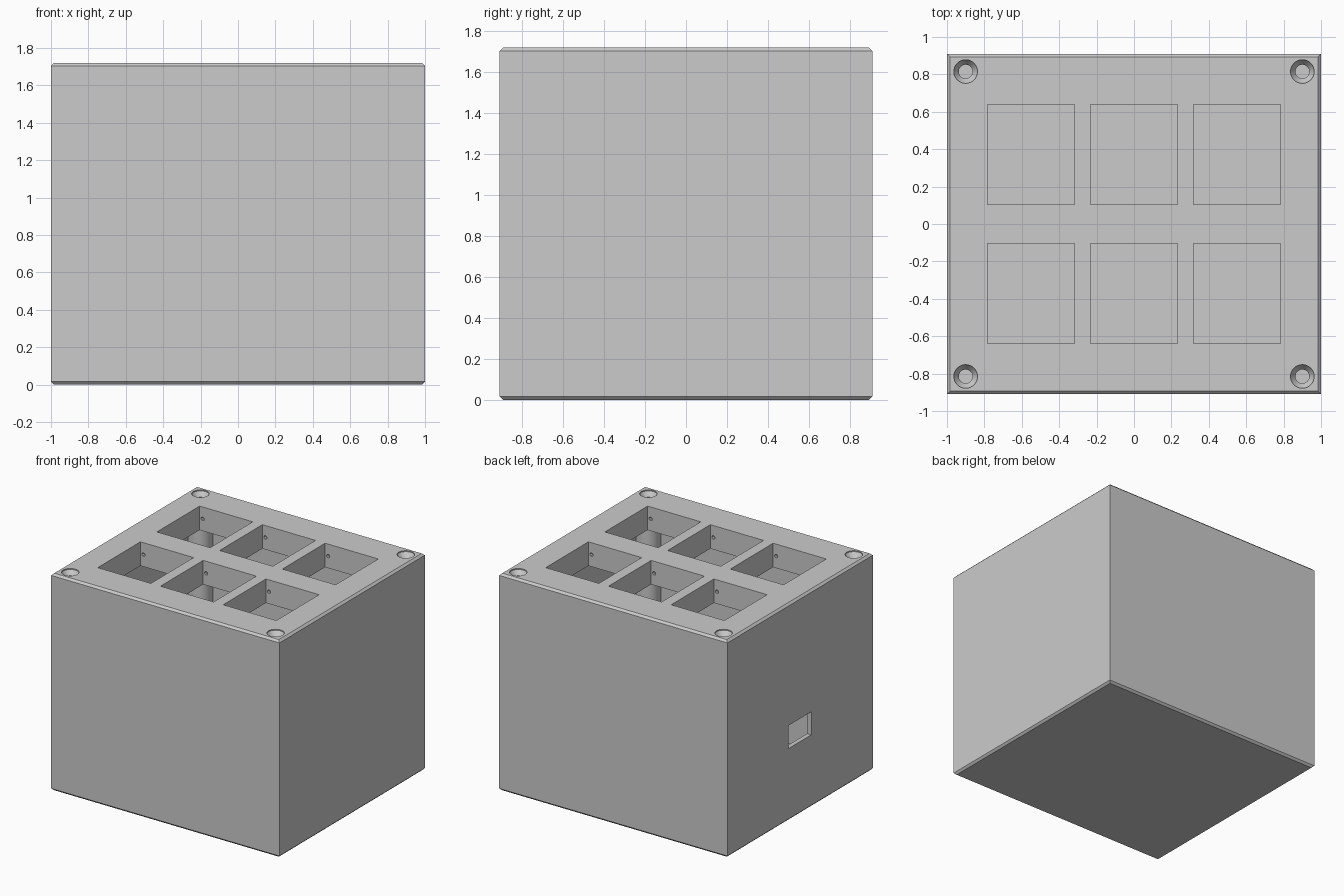
import bpy, bmesh, math
from mathutils import Matrix

if "Cube" in bpy.data.objects:
    bpy.data.objects.remove(bpy.data.objects["Cube"])

W, D, H = 1.0, 0.91, 1.72          # half width, half depth, height
WALL, LID, CH = 0.035, 0.19, 0.016  # wall, lid thickness, chamfer

grey = bpy.data.materials.new("grey plastic")
grey.diffuse_color = (0.6, 0.6, 0.6, 1)
grey.use_nodes = True
grey.node_tree.nodes["Principled BSDF"].inputs["Base Color"].default_value = grey.diffuse_color


def finish(name, bm):
    bmesh.ops.recalc_face_normals(bm, faces=bm.faces)
    me = bpy.data.meshes.new(name)
    bm.to_mesh(me)
    bm.free()
    ob = bpy.data.objects.new(name, me)
    bpy.context.collection.objects.link(ob)
    me.materials.append(grey)
    return ob


def box(name, x0, x1, y0, y1, z0, z1):
    bm = bmesh.new()
    m = Matrix.Translation(((x0 + x1) / 2, (y0 + y1) / 2, (z0 + z1) / 2))
    bmesh.ops.create_cube(bm, size=1, matrix=m @ Matrix.Diagonal((x1 - x0, y1 - y0, z1 - z0, 1)))
    return finish(name, bm)


def stack(name, rings):
    """Closed solid through a list of point rings."""
    bm = bmesh.new()
    vs = [[bm.verts.new(p) for p in r] for r in rings]
    n = len(vs[0])
    for a, b in zip(vs, vs[1:]):
        for i in range(n):
            bm.faces.new((a[i], a[(i + 1) % n], b[(i + 1) % n], b[i]))
    bm.faces.new(vs[0])
    bm.faces.new(vs[-1])
    return finish(name, bm)


def round_stack(name, x, y, profile, n=32):
    return stack(name, [[(x + r * math.cos(2 * math.pi * i / n), y + r * math.sin(2 * math.pi * i / n), z)
                         for i in range(n)] for r, z in profile])


def cut(target, cutter):
    mod = target.modifiers.new("cut", 'BOOLEAN')
    mod.operation, mod.solver, mod.object = 'DIFFERENCE', 'EXACT', cutter
    bpy.context.view_layer.objects.active = target
    bpy.ops.object.modifier_apply(modifier=mod.name)
    bpy.data.objects.remove(cutter)


# Outer case with chamfered top and bottom rims
def rect(c, z):
    return [(-W + c, -D + c, z), (W - c, -D + c, z), (W - c, D - c, z), (-W + c, D - c, z)]


case = stack("case", [rect(CH, 0), rect(0, CH), rect(0, H - CH), rect(CH, H)])

# Hollow interior, leaving a round screw post in each corner
corners = [(sx * 0.9, sy * 0.815) for sx in (-1, 1) for sy in (-1, 1)]
cavity = box("cavity", -W + WALL, W - WALL, -D + WALL, D - WALL, WALL, H - LID)
for x, y in corners:
    cut(cavity, round_stack("post", x, y, [(0.09, -0.1), (0.09, H)]))
cut(case, cavity)

# Six rectangular openings, each with small sockets in its front and back walls
for cx in (-0.55, 0, 0.55):
    for s in (-1, 1):
        y0, y1 = sorted((s * 0.103, s * 0.638))
        cut(case, box("opening", cx - 0.233, cx + 0.233, y0, y1, H - LID - 0.05, H + 0.1))
        for sx in (-1, 1):
            bm = bmesh.new()
            m = Matrix.Translation((cx + sx * 0.207, (y0 + y1) / 2, H - 0.095))
            bmesh.ops.create_cone(bm, cap_ends=True, segments=12, radius1=0.014, radius2=0.014,
                                  depth=y1 - y0 + 0.05, matrix=m @ Matrix.Rotation(math.pi / 2, 4, 'X'))
            cut(case, finish("socket", bm))

# Countersunk screw holes
for x, y in corners:
    cut(case, round_stack("screw_hole", x, y,
                          [(0.037, H - 0.5), (0.037, H - 0.045), (0.063, H - 0.008), (0.063, H + 0.05)]))

# Cable port in the left wall
cut(case, box("port", -W - 0.1, -W + 0.1, -0.14, 0.145, 0.575, 0.757))

bpy.ops.object.select_all(action='DESELECT')
case.select_set(True)
bpy.context.view_layer.objects.active = case
bpy.ops.object.shade_smooth_by_angle(angle=math.radians(30))
